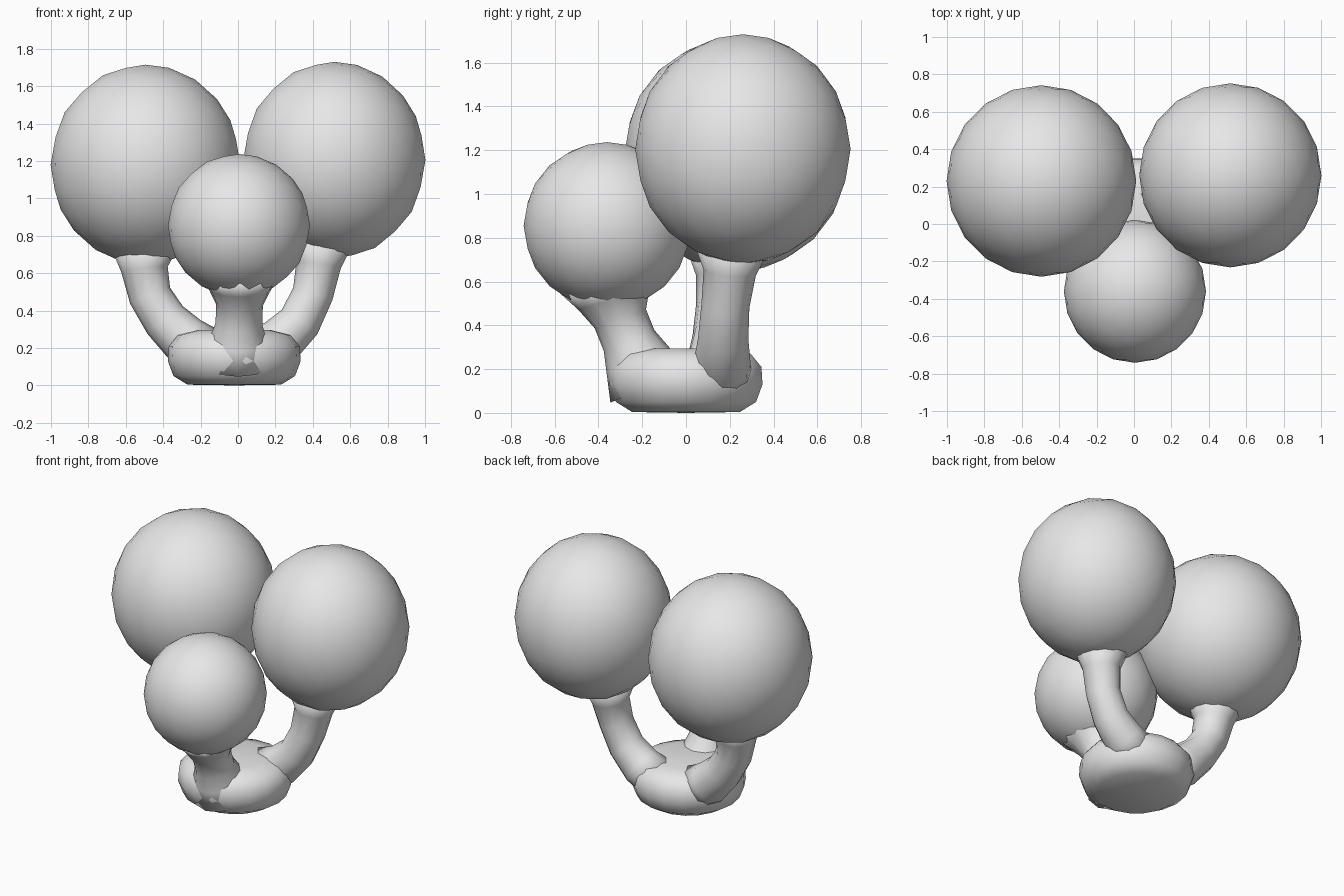
import bpy, bmesh, math
from mathutils import Vector, Matrix

if "Cube" in bpy.data.objects:
    bpy.data.objects.remove(bpy.data.objects["Cube"])

mat = bpy.data.materials.new("plain_grey")
mat.diffuse_color = (0.8, 0.8, 0.8, 1)
mat.use_nodes = True
mat.node_tree.nodes["Principled BSDF"].inputs["Base Color"].default_value = mat.diffuse_color


def finish(bm, name):
    bmesh.ops.recalc_face_normals(bm, faces=bm.faces)
    me = bpy.data.meshes.new(name)
    bm.to_mesh(me)
    bm.free()
    me.materials.append(mat)
    for p in me.polygons:
        p.use_smooth = True
    ob = bpy.data.objects.new(name, me)
    bpy.context.collection.objects.link(ob)
    return ob


def ball(name, centre, radii):
    bm = bmesh.new()
    m = Matrix.Translation(centre) @ Matrix.Diagonal((*radii, 1))
    bmesh.ops.create_icosphere(bm, subdivisions=3, radius=1.0, matrix=m)
    finish(bm, name)


def stalk(name, points, sides=12):
    """Tube through (x, y, z, radius) points."""
    bm = bmesh.new()
    pts = [Vector(p[:3]) for p in points]
    rings = []
    for i, p in enumerate(pts):
        d = pts[min(i + 1, len(pts) - 1)] - pts[max(i - 1, 0)]
        u = d.cross(Vector((0, 1, 0))).normalized()
        v = d.cross(u).normalized()
        r = points[i][3]
        rings.append([bm.verts.new(p + r * (u * math.cos(a) + v * math.sin(a)))
                      for a in (math.tau * k / sides for k in range(sides))])
    for a, b in zip(rings, rings[1:]):
        for k in range(sides):
            n = (k + 1) % sides
            bm.faces.new((a[k], a[n], b[n], b[k]))
    bm.faces.new(rings[0])
    bm.faces.new(rings[-1])
    finish(bm, name)


# Three round heads
ball("left_ball", (-0.495, 0.23, 1.18), (0.507, 0.512, 0.535))
ball("right_ball", (0.515, 0.26, 1.205), (0.487, 0.492, 0.525))
ball("front_ball", (0.005, -0.36, 0.855), (0.38, 0.382, 0.382))

# Bent stalks, flared where they meet the base and the balls
stalk("left_stalk", [(-0.16, 0.12, 0.17, 0.14), (-0.28, 0.14, 0.24, 0.135),
                     (-0.39, 0.15, 0.35, 0.12), (-0.47, 0.16, 0.48, 0.115),
                     (-0.50, 0.17, 0.62, 0.125), (-0.50, 0.18, 0.74, 0.18)])
stalk("right_stalk", [(0.10, 0.16, 0.17, 0.14), (0.22, 0.165, 0.23, 0.13),
                      (0.33, 0.17, 0.34, 0.115), (0.40, 0.18, 0.49, 0.11),
                      (0.43, 0.20, 0.64, 0.12), (0.44, 0.21, 0.78, 0.18)])
stalk("front_stalk", [(0.0, -0.17, 0.12, 0.19), (0.0, -0.22, 0.24, 0.155),
                      (0.005, -0.26, 0.33, 0.125), (0.008, -0.30, 0.43, 0.125),
                      (0.01, -0.33, 0.52, 0.17), (0.01, -0.35, 0.60, 0.23)])

# Rounded flat-bottomed base
bm = bmesh.new()
profile = [(0, 0), (0.25, 0.004), (0.325, 0.05), (0.355, 0.13), (0.35, 0.21),
           (0.30, 0.27), (0.2, 0.295), (0, 0.295)]
vs = [bm.verts.new((r, 0, z)) for r, z in profile]
es = [bm.edges.new(e) for e in zip(vs, vs[1:])]
bmesh.ops.spin(bm, geom=vs + es, cent=(0, 0, 0), axis=(0, 0, 1),
               angle=math.tau, steps=18, use_duplicate=False)
bmesh.ops.remove_doubles(bm, verts=bm.verts, dist=1e-4)
bmesh.ops.translate(bm, verts=bm.verts, vec=(-0.02, 0, 0))
finish(bm, "base")
